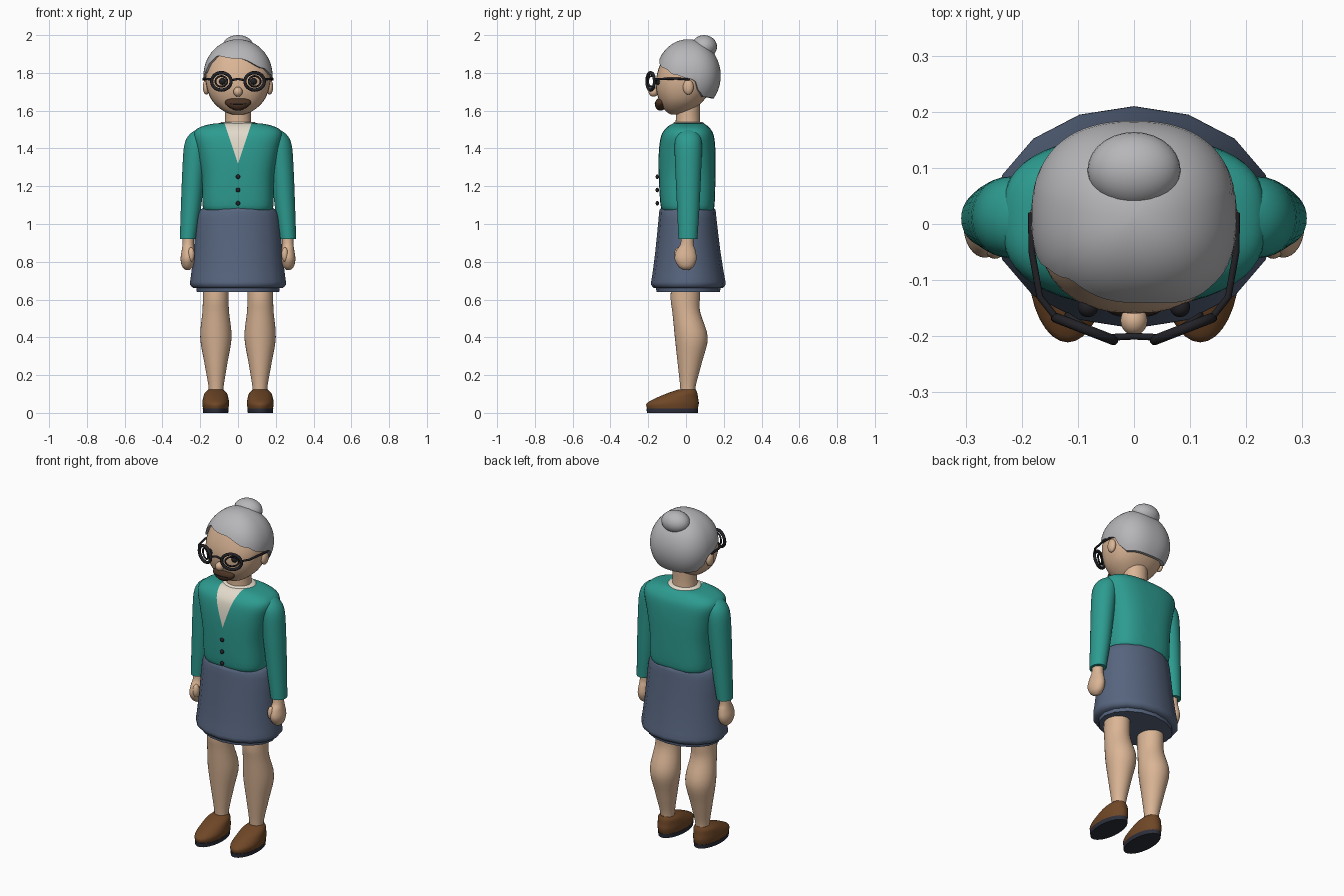
import bpy, bmesh
from math import sin, cos, pi, radians, acos, copysign
from mathutils import Vector

cube = bpy.data.objects.get("Cube")
if cube:
    bpy.data.objects.remove(cube, do_unlink=True)


def material(name, rgb):
    m = bpy.data.materials.new(name)
    m.use_nodes = True
    m.diffuse_color = (*rgb, 1)
    m.node_tree.nodes["Principled BSDF"].inputs["Base Color"].default_value = (*rgb, 1)
    return m


SKIN = material("skin", (.70, .46, .30))
HAIR = material("grey hair", (.47, .47, .49))
TEAL = material("teal wool", (.026, .33, .28))
CREAM = material("cream cloth", (.77, .71, .60))
BLUE = material("slate blue cloth", (.095, .13, .21))
LEATHER = material("brown leather", (.16, .063, .02))
SOLE = material("dark sole", (.026, .028, .042))
BLACK = material("black frame", (.016, .016, .02))
LIPS = material("dark brown lips", (.07, .034, .018))


def finish(name, bm, *mats, angle=50):
    bmesh.ops.recalc_face_normals(bm, faces=bm.faces)
    mesh = bpy.data.meshes.new(name)
    bm.to_mesh(mesh)
    bm.free()
    for m in mats:
        mesh.materials.append(m)
    ob = bpy.data.objects.new(name, mesh)
    bpy.context.collection.objects.link(ob)
    bpy.ops.object.select_all(action='DESELECT')
    ob.select_set(True)
    bpy.context.view_layer.objects.active = ob
    bpy.ops.object.shade_smooth_by_angle(angle=radians(angle))
    return ob


def rounded(t, power):
    """Unit superellipse point; t = 0 is the front, a quarter turn is +x."""
    f = lambda v: copysign(abs(v) ** (2 / power), v)
    return f(sin(t)), -f(cos(t))


def bridge(bm, rings):
    """Join rings of points with quads and close both ends."""
    loops = [[bm.verts.new(p) for p in r] for r in rings]
    n = len(loops[0])
    for a, b in zip(loops, loops[1:]):
        for i in range(n):
            j = (i + 1) % n
            bm.faces.new((a[i], a[j], b[j], b[i]))
    bm.faces.new(loops[0])
    bm.faces.new(loops[-1])


def smooth_rows(rows, steps):
    """Catmull-Rom interpolation through the profile rows."""
    out = []
    pts = [rows[0], *rows, rows[-1]]
    for k in range(len(rows) - 1):
        a, b, c, d = (Vector(p) for p in pts[k:k + 4])
        for s in range(steps):
            t = s / steps
            out.append(b + (c - a) * t / 2 + (a * 2 - b * 5 + c * 4 - d) * t * t / 2
                       + (b * 3 - a - c * 3 + d) * t ** 3 / 2)
    return out + [Vector(rows[-1])]


def loft_mesh(rows, segs=32, power=2, steps=4, side=1):
    """Each row is height, centre x, centre y, half width, half depth."""
    bm = bmesh.new()
    ring = [rounded(2 * pi * i / segs, power) for i in range(segs)]
    bridge(bm, [[(side * (cx + x * rx), cy + y * ry, z) for x, y in ring]
                for z, cx, cy, rx, ry in smooth_rows(rows, steps)])
    return bm


def loft(name, rows, mat, **kw):
    return finish(name, loft_mesh(rows, **kw), mat)


def blob(name, centre, size, mat, taper=0):
    bm = bmesh.new()
    bmesh.ops.create_uvsphere(bm, u_segments=28, v_segments=16, radius=1)
    for v in bm.verts:
        v.co.x *= 1 + taper * v.co.z
        v.co = Vector(centre) + v.co * Vector(size)
    return finish(name, bm, mat)


def wire(name, points, thickness, mat, closed=False):
    cu = bpy.data.curves.new(name, 'CURVE')
    cu.dimensions = '3D'
    cu.bevel_depth = thickness
    cu.bevel_resolution = 2
    cu.use_fill_caps = True
    sp = cu.splines.new('POLY')
    sp.points.add(len(points) - 1)
    for p, co in zip(sp.points, points):
        p.co = (*co, 1)
    sp.use_cyclic_u = closed
    cu.materials.append(mat)
    bpy.context.collection.objects.link(bpy.data.objects.new(name, cu))


# Head, neck and face
loft("head", [(1.58, 0, -.05, .03, .03), (1.6, 0, -.04, .08, .07), (1.65, 0, -.025, .135, .115),
              (1.72, 0, -.012, .165, .147), (1.8, 0, 0, .17, .152), (1.9, 0, .008, .135, .12),
              (1.95, 0, .01, .07, .07)], SKIN, power=2.3)
loft("neck", [(1.48, 0, .012, .075, .07), (1.56, 0, .01, .068, .064), (1.66, 0, .01, .07, .066)], SKIN)
blob("nose", (0, -.172, 1.70), (.024, .026, .026), SKIN)
blob("mouth", (0, -.135, 1.634), (.066, .03, .034), LIPS, taper=.35)
blob("mouth_line", (0, -.155, 1.636), (.045, .012, .004), BLACK)

# Hair cap with a side-swept hairline: angle from the front, height of the edge
HAIRLINE = [(-180, 1.665), (-122, 1.672), (-108, 1.70), (-97, 1.765), (-70, 1.80), (-56, 1.86),
            (-42, 1.89), (0, 1.875), (45, 1.825), (70, 1.79), (97, 1.765), (108, 1.70),
            (122, 1.672), (180, 1.665)]


def hair_edge(deg):
    for (a, za), (b, zb) in zip(HAIRLINE, HAIRLINE[1:]):
        if a <= deg <= b:
            t = (deg - a) / (b - a)
            return za + (zb - za) * t * t * (3 - 2 * t)


def hair_ring(k, levels=16, segs=72):
    ring = []
    for i in range(segs):
        deg = -180 + 360 * i / segs
        x, y = rounded(radians(deg), 2.4)
        phi = acos((hair_edge(deg) - 1.785) / .193) * min(k, levels) / levels
        r = sin(phi) * (1 if k <= levels else .88)   # last ring turns inward
        ring.append((.183 * r * x, .012 + .172 * r * y, 1.785 + .193 * cos(phi)))
    return ring


bm = bmesh.new()
bridge(bm, [hair_ring(k) for k in [.2, *range(1, 18)]])
bmesh.ops.delete(bm, geom=[f for f in bm.faces if len(f.verts) > 4 and f.calc_center_median().z < 1.9],
                 context='FACES_ONLY')
finish("hair", bm, HAIR)
blob("hair_bun", (0, .096, 1.938), (.083, .068, .062), HAIR)

# Cardigan body with the shirt showing in a V cut
bm = loft_mesh([(1.07, 0, .01, .175, .13), (1.1, 0, .008, .188, .143), (1.25, 0, .006, .192, .15),
                (1.38, 0, .006, .215, .15), (1.465, 0, .008, .235, .14), (1.505, 0, .01, .215, .118),
                (1.528, 0, .012, .15, .09), (1.535, 0, .012, .08, .07)], segs=48, power=2.8)
V_TIP, V_SLOPE = 1.32, 3
for s in (-1, 1):
    bmesh.ops.bisect_plane(bm, geom=bm.verts[:] + bm.edges[:] + bm.faces[:],
                           plane_co=(0, 0, V_TIP), plane_no=(s * V_SLOPE, 0, -1))
for f in bm.faces:
    c = f.calc_center_median()
    f.material_index = int(c.y < 0 and abs(c.x) * V_SLOPE < c.z - V_TIP)
finish("cardigan", bm, TEAL, CREAM)
loft("shirt_collar", [(1.5, 0, .014, .1, .085), (1.53, 0, .014, .098, .083), (1.541, 0, .014, .085, .074)], CREAM)
for z in (1.11, 1.18, 1.25):
    blob("button", (0, -.152, z), (.012, .009, .012), BLACK)

# Skirt with a narrow underskirt hem
loft("skirt", [(1.09, 0, .008, .17, .13), (1.075, 0, .008, .2, .148), (1.03, 0, .008, .22, .153),
               (.85, 0, .01, .235, .173), (.72, 0, .012, .25, .192), (.68, 0, .012, .254, .198),
               (.66, 0, .012, .235, .18)], BLUE, segs=16, steps=2)
loft("skirt_hem", [(.67, 0, .012, .222, .172), (.64, 0, .012, .218, .168)], BLUE, segs=16, steps=1)

# Paired parts
for side, word in ((1, "left"), (-1, "right")):
    blob(word + "_ear", (side * .168, .012, 1.725), (.018, .028, .04), SKIN)
    loft(word + "_sleeve", [(.92, .265, .01, .043, .05), (1.1, .248, .012, .054, .06),
                            (1.3, .232, .012, .062, .069), (1.42, .218, .012, .066, .072),
                            (1.475, .2, .012, .056, .06), (1.505, .18, .012, .03, .03)], TEAL, side=side)
    loft(word + "_hand", [(.94, .262, .008, .03, .032), (.89, .264, .005, .03, .036),
                          (.86, .264, 0, .034, .05), (.815, .266, -.002, .038, .058),
                          (.775, .267, 0, .029, .04), (.756, .267, 0, .01, .014)], SKIN, side=side)
    blob(word + "_thumb", (side * .248, -.042, .838), (.018, .02, .038), SKIN)
    loft(word + "_leg", [(.7, .118, 0, .068, .078), (.6, .118, -.004, .068, .077),
                         (.53, .118, .002, .071, .074), (.4, .117, .028, .083, .087),
                         (.27, .117, .02, .062, .065), (.14, .116, .01, .04, .041),
                         (.08, .116, .01, .04, .04)], SKIN, side=side)
    loft(word + "_shoe", [(.022, .118, -.072, .067, .134), (.05, .118, -.07, .071, .138),
                          (.078, .118, -.048, .067, .112), (.105, .118, -.018, .058, .078),
                          (.124, .118, .006, .038, .046)], LEATHER, side=side)
    loft(word + "_sole", [(0, .118, -.072, .066, .135), (.024, .118, -.072, .069, .137)],
         SOLE, side=side, steps=1)

    # Spectacles: nested rims, eye and temple bar, wrapped round the face
    def rim(r, y):
        return [(side * .088 + r * 1.12 * cos(a), y + .02 * side * cos(a), 1.755 + r * sin(a))
                for a in (2 * pi * i / 32 for i in range(32))]
    wire(word + "_rim", rim(.046, -.187), .009, BLACK, closed=True)
    wire(word + "_lens_ring", rim(.028, -.182), .005, BLACK, closed=True)
    blob(word + "_eye", (side * .082, -.148, 1.755), (.018, .018, .018), BLACK)
    wire(word + "_temple", [(side * x, y, z) for x, y, z in
                            ((.138, -.168, 1.765), (.168, -.13, 1.768), (.182, -.05, 1.77), (.183, .02, 1.765))],
         .006, BLACK)
wire("bridge", [(-.042, -.202, 1.76), (0, -.2, 1.768), (.042, -.202, 1.76)], .006, BLACK)
